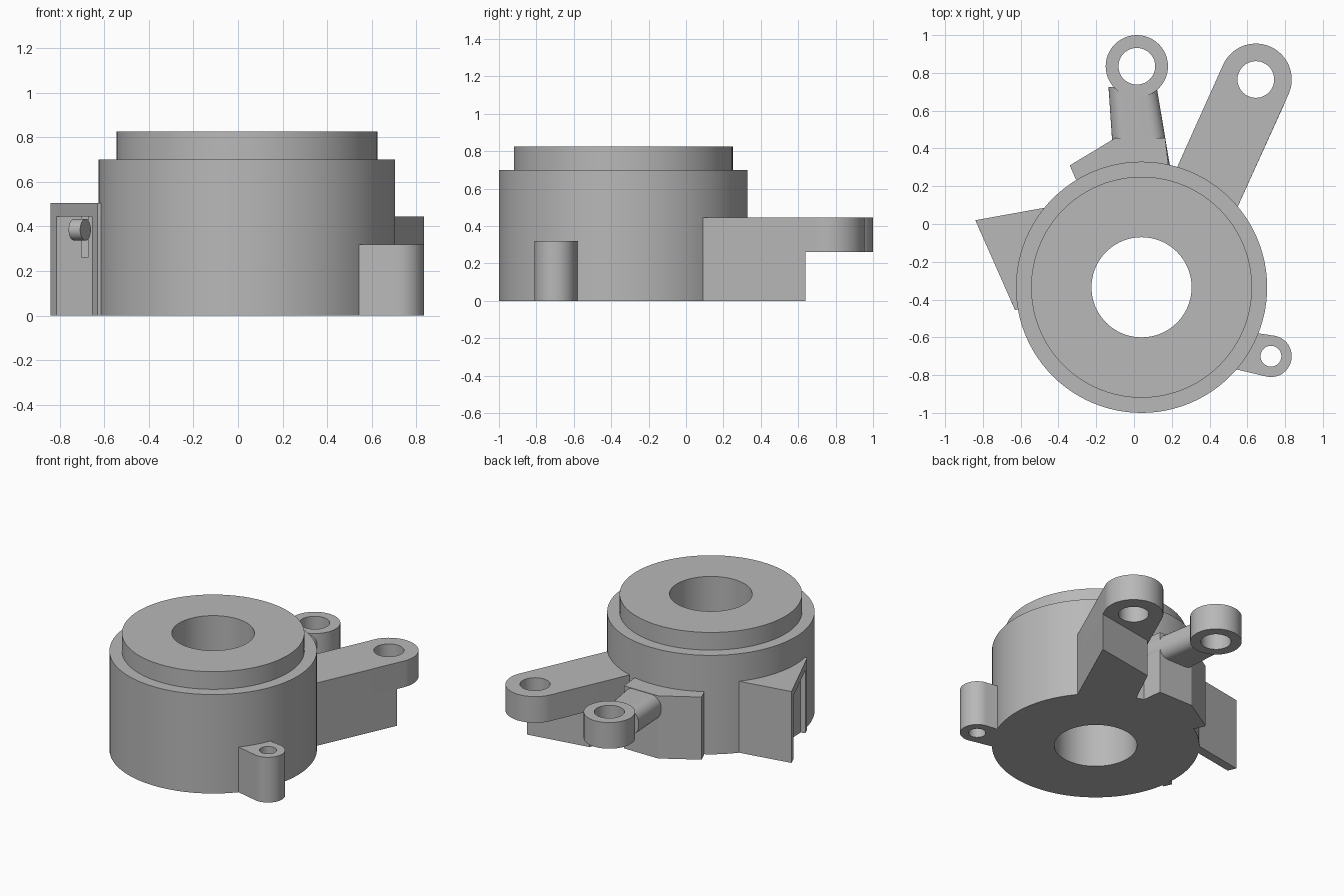
import bpy, bmesh, math
from mathutils import Matrix

old = bpy.data.objects.get("Cube")
if old:
    bpy.data.objects.remove(old, do_unlink=True)

GREY = (0.48, 0.48, 0.48, 1)
mat = bpy.data.materials.new("plain grey")
mat.use_nodes = True
mat.diffuse_color = GREY
mat.node_tree.nodes["Principled BSDF"].inputs["Base Color"].default_value = GREY

CX, CY = 0.04, -0.335   # housing axis


def finish(ob):
    ob.data.materials.clear()
    ob.data.materials.append(mat)
    bpy.ops.object.select_all(action='DESELECT')
    ob.select_set(True)
    bpy.context.view_layer.objects.active = ob
    bpy.ops.object.shade_smooth_by_angle(angle=math.radians(30))
    return ob


def from_bmesh(name, bm):
    bmesh.ops.recalc_face_normals(bm, faces=bm.faces)
    me = bpy.data.meshes.new(name)
    bm.to_mesh(me)
    bm.free()
    ob = bpy.data.objects.new(name, me)
    bpy.context.collection.objects.link(ob)
    return finish(ob)


def arc(c, r, a0=0, a1=360, n=48):
    count = n if a1 - a0 >= 360 else n + 1
    angles = [math.radians(a0 + (a1 - a0) * i / n) for i in range(count)]
    return [(c[0] + r * math.cos(a), c[1] + r * math.sin(a)) for a in angles]


def plate(name, z0, z1, *loops):
    """Extrude a flat outline, with any further loops as holes."""
    cu = bpy.data.curves.new(name, 'CURVE')
    cu.dimensions = '2D'
    cu.fill_mode = 'BOTH'
    cu.extrude = (z1 - z0) / 2
    for loop in loops:
        sp = cu.splines.new('POLY')
        sp.points.add(len(loop) - 1)
        for p, (x, y) in zip(sp.points, loop):
            p.co = (x, y, 0, 1)
        sp.use_cyclic_u = True
    tmp = bpy.data.objects.new(name, cu)
    bpy.context.collection.objects.link(tmp)
    me = bpy.data.meshes.new_from_object(
        tmp.evaluated_get(bpy.context.evaluated_depsgraph_get()))
    bpy.data.objects.remove(tmp, do_unlink=True)
    bm = bmesh.new()
    bm.from_mesh(me)
    bpy.data.meshes.remove(me)
    bmesh.ops.remove_doubles(bm, verts=bm.verts, dist=0.0001)
    bmesh.ops.translate(bm, verts=bm.verts, vec=(0, 0, (z0 + z1) / 2))
    return from_bmesh(name, bm)


# Stepped round housing with a through bore
bm = bmesh.new()
profile = [(0.265, 0), (0.665, 0), (0.665, 0.7), (0.585, 0.7), (0.585, 0.825), (0.265, 0.825)]
vs = [bm.verts.new((CX + r, CY, z)) for r, z in profile]
es = [bm.edges.new((vs[i], vs[(i + 1) % len(vs)])) for i in range(len(vs))]
bmesh.ops.spin(bm, geom=vs + es, cent=(CX, CY, 0), axis=(0, 0, 1),
               angle=math.tau, steps=96, use_duplicate=False)
bmesh.ops.remove_doubles(bm, verts=bm.verts, dist=0.0001)
from_bmesh("housing", bm)

# Long arm with a rounded eye, and the rib under it
eye = (0.645, 0.765)
plate("long_arm", 0.26, 0.445,
      [(0.165, 0.16), (0.51, 0.005)] + arc(eye, 0.19, -24, 156), arc(eye, 0.097))
plate("long_arm_rib", 0, 0.26,
      [(0.165, 0.16), (0.51, 0.005), (0.798, 0.64), (0.36, 0.565)])

# Rear lug: ring, rounded bar and the block behind it
lug = (0.015, 0.835)
plate("rear_lug_ring", 0.26, 0.445, arc(lug, 0.165), arc(lug, 0.097))

bm = bmesh.new()
bmesh.ops.create_cube(bm, size=1)
for v in bm.verts:
    near = v.co.y < 0
    left = v.co.x < 0
    v.co.x = (-0.105 if near else -0.135) if left else (0.195 if near else 0.12)
    v.co.y = 0.28 if near else 0.725
    v.co.z = 0.265 if v.co.z < 0 else 0.44
long_edges = [e for e in bm.edges if abs(e.verts[0].co.y - e.verts[1].co.y) > 0.1]
bmesh.ops.bevel(bm, geom=long_edges, offset=0.07, segments=8, profile=0.5, affect='EDGES')
from_bmesh("rear_lug_bar", bm)

plate("rear_block", 0, 0.443,
      [(-0.1, 0.455), (0.165, 0.455), (0.195, 0.2), (-0.2, 0.15), (-0.31, 0.24), (-0.34, 0.31)])

# Small front lug
ear = (0.725, -0.7)
plate("small_lug", 0, 0.32,
      [(0.55, -0.563), (0.48, -0.755)] + arc(ear, 0.11, -103, 82), arc(ear, 0.055))

# Hollow side bracket: roof, back wall and end post
plate("bracket_roof", 0.445, 0.505,
      [(-0.84, 0.02), (-0.63, -0.455), (-0.5, -0.44), (-0.4, 0.0), (-0.44, 0.092)])
plate("bracket_wall", 0, 0.446,
      [(-0.84, 0.02), (-0.815, -0.037), (-0.46, 0.025), (-0.44, 0.092)])
plate("bracket_post", 0, 0.446,
      [(-0.655, -0.4), (-0.63, -0.455), (-0.56, -0.44), (-0.56, -0.38)])

# Fittings inside the bracket
plate("bracket_rib", 0.26, 0.446, [(-0.705, 0.0), (-0.705, -0.06), (-0.67, -0.06), (-0.67, 0.0)])
bm = bmesh.new()
bmesh.ops.create_cone(bm, cap_ends=True, segments=32, radius1=0.048, radius2=0.048, depth=0.06,
                      matrix=Matrix.Translation((-0.71, -0.08, 0.385))
                      @ Matrix.Rotation(math.radians(60), 4, 'Z')
                      @ Matrix.Rotation(math.pi / 2, 4, 'X'))
from_bmesh("bracket_pin", bm)
